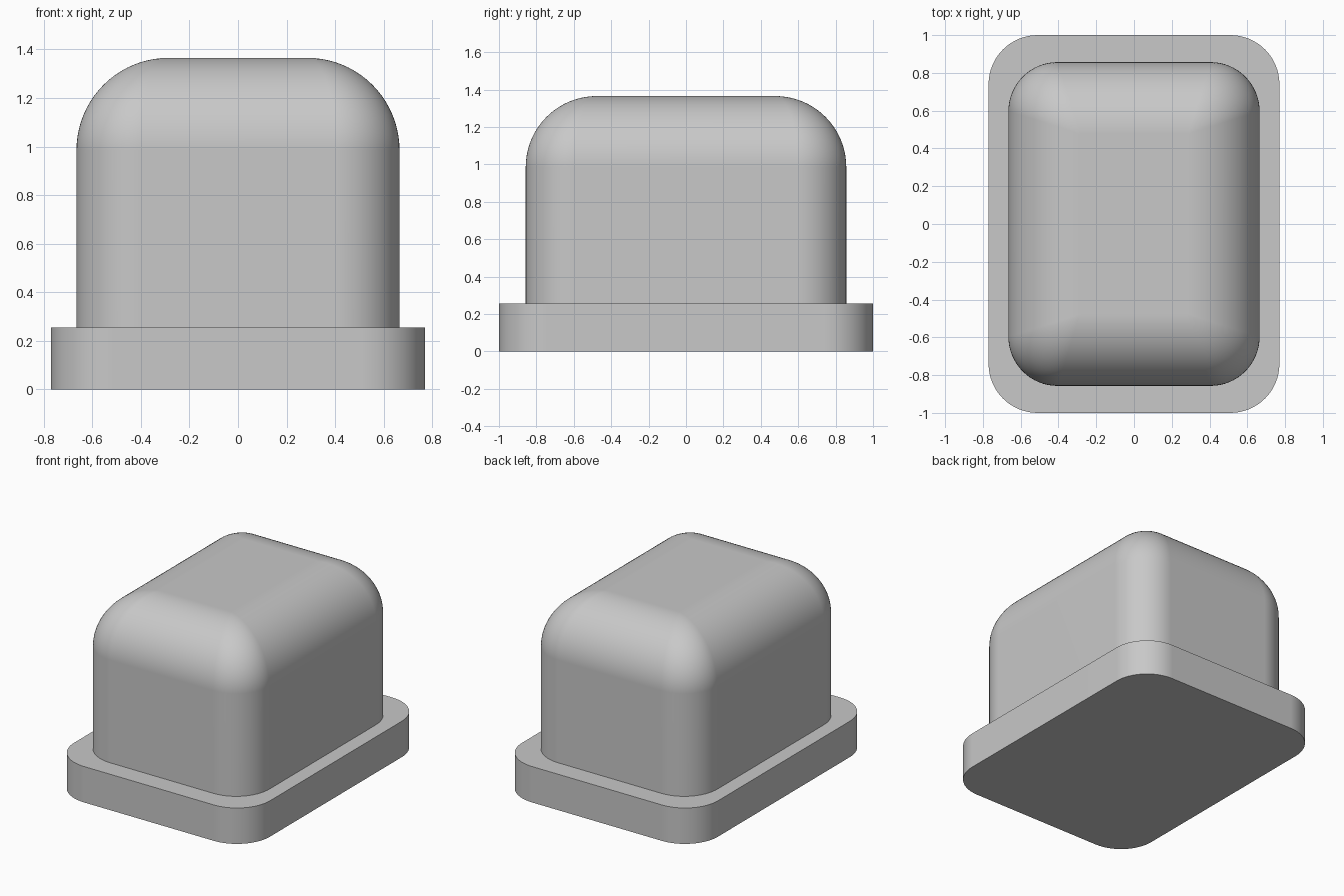
import bpy
import bmesh
from math import sin, cos, pi, radians

cube = bpy.data.objects.get("Cube")
if cube:
    bpy.data.objects.remove(cube, do_unlink=True)

grey = bpy.data.materials.new("plain grey")
grey.use_nodes = True
colour = (0.58, 0.58, 0.58, 1)
grey.diffuse_color = colour
grey.node_tree.nodes["Principled BSDF"].inputs["Base Color"].default_value = colour

CORNER_STEPS = 16


def rounded_outline(half_x, half_y, radius):
    """Counter-clockwise outline of a rectangle with round corners."""
    points = []
    for quarter, (sx, sy) in enumerate([(1, 1), (-1, 1), (-1, -1), (1, -1)]):
        for i in range(CORNER_STEPS + 1):
            a = (quarter + i / CORNER_STEPS) * pi / 2
            points.append((sx * (half_x - radius) + radius * cos(a),
                           sy * (half_y - radius) + radius * sin(a)))
    return points


def rounded_block(name, half_x, half_y, bottom, top, corner, dome=0, steps=20):
    """Upright block with round corners and, if asked, a rounded top edge."""
    levels = [(0, bottom)]
    if dome:
        for i in range(steps + 1):
            a = i / steps * pi / 2
            levels.append((dome * (1 - cos(a)), top - dome + dome * sin(a)))
    else:
        levels.append((0, top))

    bm = bmesh.new()
    rings = []
    for inset, z in levels:
        # The corner tightens as the wall curls over into the flat top
        radius = corner * (1 - inset / dome) if dome else corner
        outline = rounded_outline(half_x - inset, half_y - inset, max(radius, 0.004))
        rings.append([bm.verts.new((x, y, z)) for x, y in outline])
    count = len(rings[0])
    for low, high in zip(rings, rings[1:]):
        for i in range(count):
            j = (i + 1) % count
            bm.faces.new((low[i], low[j], high[j], high[i]))
    bm.faces.new(rings[-1])
    bm.faces.new(rings[0][::-1])

    mesh = bpy.data.meshes.new(name)
    bm.to_mesh(mesh)
    bm.free()
    mesh.materials.append(grey)
    obj = bpy.data.objects.new(name, mesh)
    bpy.context.collection.objects.link(obj)
    bpy.ops.object.select_all(action='DESELECT')
    obj.select_set(True)
    bpy.context.view_layer.objects.active = obj
    bpy.ops.object.shade_smooth_by_angle(angle=radians(35))
    # Keeps the broad flat sides evenly shaded
    weighted = obj.modifiers.new("even_shading", 'WEIGHTED_NORMAL')
    weighted.keep_sharp = True
    return obj


# Flange at the foot
rounded_block("base_flange", 0.77, 1.0, 0, 0.255, 0.26)

# Tall body with a softly rounded top
rounded_block("domed_body", 0.665, 0.857, 0.255, 1.365, 0.26, dome=0.38)
